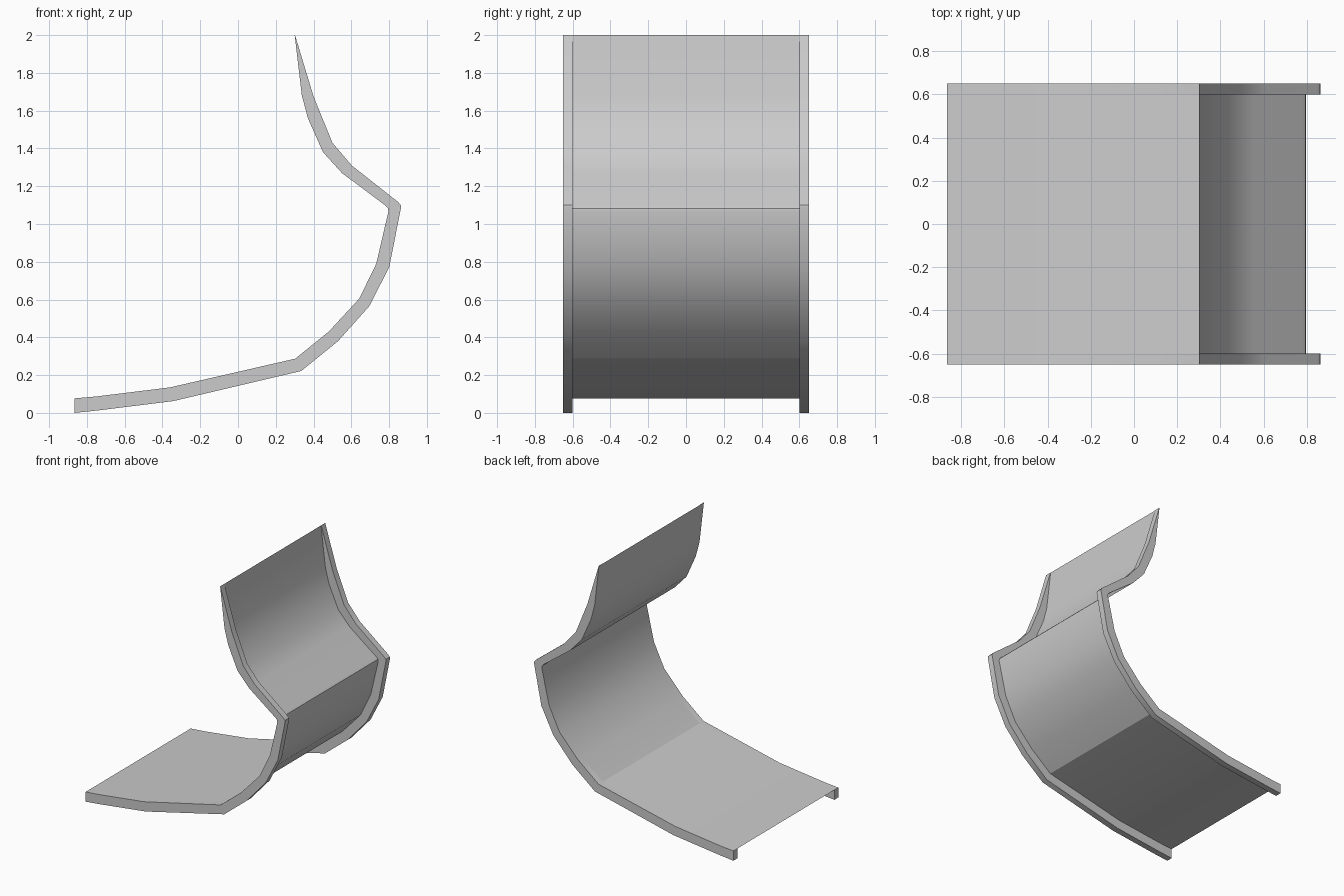
import bpy, bmesh, math

if "Cube" in bpy.data.objects:
    bpy.data.objects.remove(bpy.data.objects["Cube"])

# Side profile (x, z): lower/outer line and upper/inner line, front edge to top
outer = [(-0.866, 0.0), (-0.75, 0.012), (-0.345, 0.062), (0.335, 0.222), (0.53, 0.38),
         (0.695, 0.565), (0.80, 0.77), (0.863, 1.085), (0.862, 1.10), (0.847, 1.117),
         (0.602, 1.31), (0.50, 1.43), (0.40, 1.675), (0.302, 2.0)]
inner = [(-0.866, 0.077), (-0.75, 0.087), (-0.36, 0.135), (0.303, 0.287), (0.48, 0.43),
         (0.642, 0.605), (0.732, 0.79), (0.796, 1.065), (0.794, 1.083), (0.78, 1.098),
         (0.55, 1.27), (0.45, 1.38), (0.37, 1.56), (0.338, 1.68), (0.30, 2.0)]
HALF = 0.60      # half width of the panels
EDGE = 0.65      # outside of the side rails


def add_object(name, bm):
    bmesh.ops.recalc_face_normals(bm, faces=bm.faces)
    mesh = bpy.data.meshes.new(name)
    bm.to_mesh(mesh)
    bm.free()
    ob = bpy.data.objects.new(name, mesh)
    bpy.context.collection.objects.link(ob)
    bpy.ops.object.select_all(action='DESELECT')
    bpy.context.view_layer.objects.active = ob
    ob.select_set(True)
    bpy.ops.object.shade_smooth_by_angle(angle=math.radians(35))
    return ob


def rail(name, y0, y1):
    bm = bmesh.new()
    face = bm.faces.new([bm.verts.new((x, y0, z)) for x, z in outer + inner[::-1]])
    ext = bmesh.ops.extrude_face_region(bm, geom=[face], use_keep_orig=True)
    moved = [v for v in ext['geom'] if isinstance(v, bmesh.types.BMVert)]
    bmesh.ops.translate(bm, verts=moved, vec=(0, y1 - y0, 0))
    return add_object(name, bm)


def panel(name, line):
    bm = bmesh.new()
    rows = [[bm.verts.new((x, y, z)) for y in (-HALF, HALF)] for x, z in line]
    for a, b in zip(rows, rows[1:]):
        bm.faces.new((a[0], b[0], b[1], a[1]))
    return add_object(name, bm)


# Side rails
rail("side_rail_front", -EDGE, -HALF)
rail("side_rail_rear", HALF, EDGE)

# Thin seat and curved back stretched between the rails
panel("seat_panel", inner[:4])
panel("back_panel", inner[3:])
